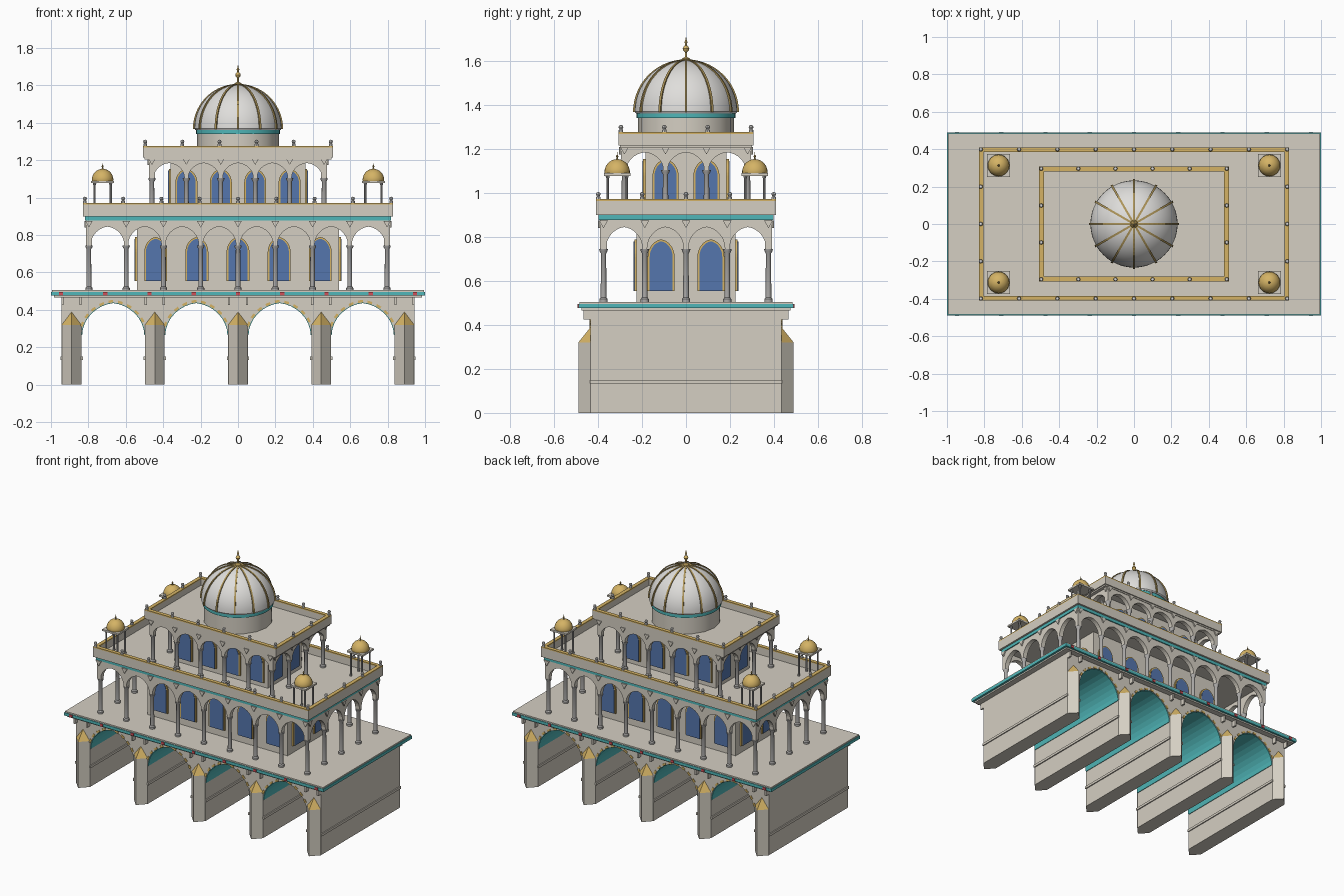
import bpy, bmesh, math
from math import sin, cos, pi

if "Cube" in bpy.data.objects:
    bpy.data.objects.remove(bpy.data.objects["Cube"])


def mat(name, c):
    m = bpy.data.materials.new(name)
    m.diffuse_color = (*c, 1)
    m.use_nodes = True
    m.node_tree.nodes["Principled BSDF"].inputs["Base Color"].default_value = m.diffuse_color
    return m


STONE = mat("stone", (0.66, 0.62, 0.54))
GREY = mat("column_grey", (0.42, 0.41, 0.40))
PALE = mat("dome_pale", (0.74, 0.73, 0.71))
TEAL = mat("teal", (0.08, 0.47, 0.48))
GOLD = mat("gold", (0.66, 0.45, 0.13))
BRONZE = mat("bronze", (0.42, 0.30, 0.10))
BLUE = mat("blue_glass", (0.09, 0.18, 0.42))
RED = mat("red", (0.65, 0.08, 0.10))


def add(name, bm, m, loc=(0, 0, 0), rot=0, smooth=False):
    bmesh.ops.recalc_face_normals(bm, faces=bm.faces)
    me = bpy.data.meshes.new(name)
    bm.to_mesh(me)
    bm.free()
    me.materials.append(m)
    if smooth:
        me.shade_smooth()
        me.set_sharp_from_angle(angle=math.radians(35))
    return put(name, me, loc, rot)


def put(name, me, loc, rot=0):
    o = bpy.data.objects.new(name, me)
    o.location, o.rotation_euler = loc, (0, 0, rot)
    bpy.context.collection.objects.link(o)
    return o


def box(name, x, y, z, m):
    """Box from (low, high) ranges."""
    bm = bmesh.new()
    for v in bmesh.ops.create_cube(bm, size=1)["verts"]:
        v.co = [r[0] + (r[1] - r[0]) * (c + 0.5) for r, c in zip((x, y, z), v.co)]
    return add(name, bm, m)


def slab(name, hx, hy, z0, z1, m):
    return box(name, (-hx, hx), (-hy, hy), (z0, z1), m)


def extrude(name, pts, depth, m, loc=(0, 0, 0), rot=0):
    """XZ outline extruded along y, centred on its plane."""
    bm = bmesh.new()
    f = bm.faces.new([bm.verts.new((x, -depth / 2, z)) for x, z in pts])
    new = bmesh.ops.extrude_face_region(bm, geom=[f])["geom"]
    bmesh.ops.translate(bm, vec=(0, depth, 0), verts=[v for v in new if isinstance(v, bmesh.types.BMVert)])
    return add(name, bm, m, loc, rot)


def lathe(name, prof, n, m, loc=(0, 0, 0)):
    bm = bmesh.new()
    vs = [bm.verts.new((r, 0, z)) for r, z in prof]
    es = [bm.edges.new(p) for p in zip(vs, vs[1:])]
    bmesh.ops.spin(bm, geom=vs + es, axis=(0, 0, 1), cent=(0, 0, 0), angle=2 * pi, steps=n)
    bmesh.ops.remove_doubles(bm, verts=bm.verts, dist=1e-5)
    return add(name, bm, m, loc, smooth=True)


def arch(cx, r, z, h, n=16, point=0.1):
    """Slightly pointed arch, left to right."""
    out = []
    for i in range(n + 1):
        t = pi - pi * i / n
        out.append((cx + r * cos(t), z + h * ((1 - point) * sin(t) + point * (1 - abs(cos(t))))))
    return out


def arcade(name, centres, r, foot, spring, h, half, top, depth, loc, rot=0):
    """Wall pierced by a row of arches."""
    pts = [(-half, foot)]
    for c in centres:
        pts += [(c - r, foot)] + arch(c, r, spring, h) + [(c + r, foot)]
    pts += [(half, foot), (half, top), (-half, top)]
    return extrude(name, pts, depth, STONE, loc, rot)


def ring(nx, ny, hx, hy):
    """Evenly spaced points round a rectangle."""
    p = [(-hx + 2 * hx * i / (nx - 1), s * hy) for i in range(nx) for s in (-1, 1)]
    return p + [(s * hx, -hy + 2 * hy * j / (ny - 1)) for j in range(1, ny - 1) for s in (-1, 1)]


def window(w, z0, spring, h, loc, rot):
    for nm, k, d, m in (("window_frame", 0.009, 0.02, GOLD), ("window_glass", 0, 0.026, BLUE)):
        r = w / 2 + k
        extrude(nm, [(-r, z0)] + arch(0, r, spring, h + k) + [(r, z0)], d, m, loc, rot)


def storey(tag, z0, ztop, nx, ny, cx, cy, cap, spring_h, block, wx, wy, win):
    """Columned gallery round an inner block with arched windows."""
    prof = [(0, 0), (0.019, 0), (0.019, 0.012), (0.013, 0.02), (0.012, cap - z0 - 0.02),
            (0.018, cap - z0 - 0.01), (0.02, cap - z0), (0, cap - z0)]
    me = None
    for x, y in ring(nx, ny, cx, cy):
        if me is None:
            me = lathe(tag + "_column", prof, 12, GREY, (x, y, z0)).data
        else:
            put(tag + "_column", me, (x, y, z0))
    for n, half, d, base in ((nx, cx, cy, 0), (ny, cy, cx, pi / 2)):
        s = 2 * half / (n - 1)
        cs = [-half + s * (i + 0.5) for i in range(n - 1)]
        for k in (0, pi):
            a = base + k
            loc = (d * sin(a), -d * cos(a), 0)
            arcade(tag + "_arcade", cs, s / 2 - 0.011, cap, cap + 0.005, spring_h, half + 0.016, ztop, 0.032, loc, a)
            # small brackets above each column
            for i in range(n):
                u, e = -half + s * i, d + 0.019
                extrude(tag + "_bracket", [(-0.02, ztop), (0, ztop - 0.035), (0.02, ztop)], 0.012, STONE,
                        (u * cos(a) + e * sin(a), u * sin(a) - e * cos(a), 0), a)
    bx, by = block
    slab(tag + "_inner_block", bx, by, z0, ztop, STONE)
    for us, d, base in ((wx, by, 0), (wy, bx, pi / 2)):
        for a in (base, base + pi):
            for u in us:
                window(*win, (u * cos(a) + d * sin(a), u * sin(a) - d * cos(a), 0), a)


def parapet(tag, hx, hy, z0, z1, nx, ny):
    for nm, t, a, b, m in (("parapet", 0.022, z0, z1 - 0.008, STONE), ("coping", 0.026, z1 - 0.008, z1, GOLD)):
        for s in (-1, 1):
            box(tag + "_" + nm, (-hx, hx), sorted((s * hy, s * (hy - t))), (a, b), m)
            box(tag + "_" + nm, sorted((s * hx, s * (hx - t))), (-hy + t, hy - t), (a, b), m)
    prof = [(0, 0), (0.01, 0), (0.01, 0.014), (0.006, 0.017), (0.011, 0.025), (0.008, 0.034), (0, 0.037)]
    for x, y in ring(nx, ny, hx - 0.011, hy - 0.011):
        lathe(tag + "_finial", prof, 8, PALE, (x, y, z1 - 0.004))


# bridge-like base: piers, vaults and deck
bays = [-0.667, -0.2225, 0.2225, 0.667]
R, SPR, H = 0.17, 0.265, 0.175
arcade("base_vaults", bays, R, 0, SPR, H, 0.943, 0.468, 0.87, (0, 0, 0))
for c in bays:
    extrude("vault_lining", arch(c, R, SPR, H) + arch(c, R - 0.004, SPR, H - 0.004)[::-1], 0.862, TEAL)
    for s in (-1, 1):
        outer, inner = arch(c, R + 0.014, SPR, H + 0.014, 22), arch(c, R, SPR, H, 22)
        for i in range(2, 20, 2):
            extrude("gold_voussoir", [outer[i], outer[i + 1], inner[i + 1], inner[i]], 0.006, GOLD, (0, s * 0.436, 0))
for i in range(5):
    x = -0.89 + 0.445 * i
    box("pier_band", (x - 0.06, x + 0.06), (-0.437, 0.437), (0.133, 0.15), STONE)
    for s in (-1, 1):
        for nm, m, z0, z1 in (("cutwater", STONE, 0, 0.32), ("cutwater_cap", GOLD, 0.32, 0.39)):
            bm = bmesh.new()
            tri = [(x - 0.053, s * 0.434), (x, s * 0.49), (x + 0.053, s * 0.434)]
            lo = [bm.verts.new((*p, z0)) for p in tri]
            hi = [bm.verts.new((*p, z1)) for p in (tri if z0 == 0 else [(x, s * 0.434)] * 3)]
            bm.faces.new(lo)
            bm.faces.new(hi)
            for k in range(3):
                bm.faces.new((lo[k], lo[(k + 1) % 3], hi[(k + 1) % 3], hi[k]))
            bmesh.ops.remove_doubles(bm, verts=bm.verts, dist=1e-5)
            add(nm, bm, m)
        for dx in (-0.048, 0.048):
            box("deck_bracket", (x + dx - 0.006, x + dx + 0.006), sorted((s * 0.434, s * 0.465)), (0.425, 0.47), STONE)
slab("deck_underside", 0.985, 0.475, 0.466, 0.476, STONE)
slab("deck_teal_edge", 1.0, 0.488, 0.476, 0.496, TEAL)
slab("deck_top", 0.995, 0.484, 0.496, 0.505, STONE)
for i in range(9):
    for s in (-1, 1):
        x = -0.946 + 0.2365 * i
        box("red_stud", (x - 0.011, x + 0.011), sorted((s * 0.485, s * 0.493)), (0.477, 0.495), RED)

# first storey
storey("lower", 0.505, 0.875, 9, 5, 0.797, 0.375, 0.745, 0.095, (0.54, 0.225),
       [-0.44, -0.22, 0, 0.22, 0.44], [-0.113, 0.113], (0.104, 0.555, 0.71, 0.07))
slab("lower_teal_band", 0.817, 0.397, 0.878, 0.9, TEAL)
slab("lower_cornice", 0.81, 0.39, 0.868, 0.878, STONE)
slab("terrace", 0.825, 0.405, 0.9, 0.912, STONE)
parapet("lower", 0.83, 0.41, 0.9, 0.972, 9, 5)

# second storey
storey("upper", 0.912, 1.21, 6, 4, 0.46, 0.28, 1.105, 0.075, (0.36, 0.185),
       [-0.276, -0.092, 0.092, 0.276], [-0.093, 0.093], (0.1, 0.945, 1.08, 0.065))
slab("upper_roof", 0.5, 0.3, 1.205, 1.225, STONE)
parapet("upper", 0.507, 0.307, 1.215, 1.277, 6, 4)

# drum and ribbed dome
lathe("drum", [(0, 1.22), (0.218, 1.22), (0.218, 1.345), (0, 1.345)], 16, STONE)
lathe("drum_teal_ring", [(0, 1.34), (0.225, 1.34), (0.225, 1.362), (0, 1.362)], 32, TEAL)
quarter = [(pi / 2) * i / 14 for i in range(15)]
lathe("dome", [(0, 1.362), (0.228, 1.362)] + [(0.233 * cos(t) if t < 1.57 else 0, 1.37 + 0.234 * sin(t)) for t in quarter],
      48, PALE)
for k in range(6):
    extrude("dome_rib", arch(0, 0.241, 1.368, 0.24, 28, 0) + arch(0, 0.228, 1.368, 0.23, 28, 0)[::-1],
            0.011, BRONZE, rot=k * pi / 6)
lathe("dome_finial", [(0, 1.6), (0.022, 1.603), (0.018, 1.612), (0.005, 1.618), (0.005, 1.64), (0.013, 1.648),
                      (0.015, 1.656), (0.011, 1.666), (0.004, 1.671), (0.005, 1.68), (0.008, 1.686), (0.004, 1.693),
                      (0, 1.713)], 16, GOLD)

# corner kiosks on the terrace
for sx in (-1, 1):
    for sy in (-1, 1):
        x, y = sx * 0.724, sy * 0.313
        for dx in (-0.043, 0.043):
            for dy in (-0.043, 0.043):
                lathe("kiosk_column", [(0, 0.91), (0.009, 0.91), (0.006, 0.925), (0.006, 1.065), (0.01, 1.08), (0, 1.08)],
                      8, GREY, (x + dx, y + dy, 0))
        box("kiosk_slab", (x - 0.061, x + 0.061), (y - 0.061, y + 0.061), (1.078, 1.09), STONE)
        lathe("kiosk_dome", [(0, 1.088), (0.056, 1.088)] +
              [(0.058 * cos(t) if t < 1.57 else 0, 1.094 + 0.06 * sin(t)) for t in quarter[::2]], 24, GOLD, (x, y, 0))
        lathe("kiosk_finial", [(0, 1.15), (0.006, 1.153), (0.003, 1.16), (0.006, 1.167), (0.002, 1.173), (0, 1.19)],
              8, BRONZE, (x, y, 0))
